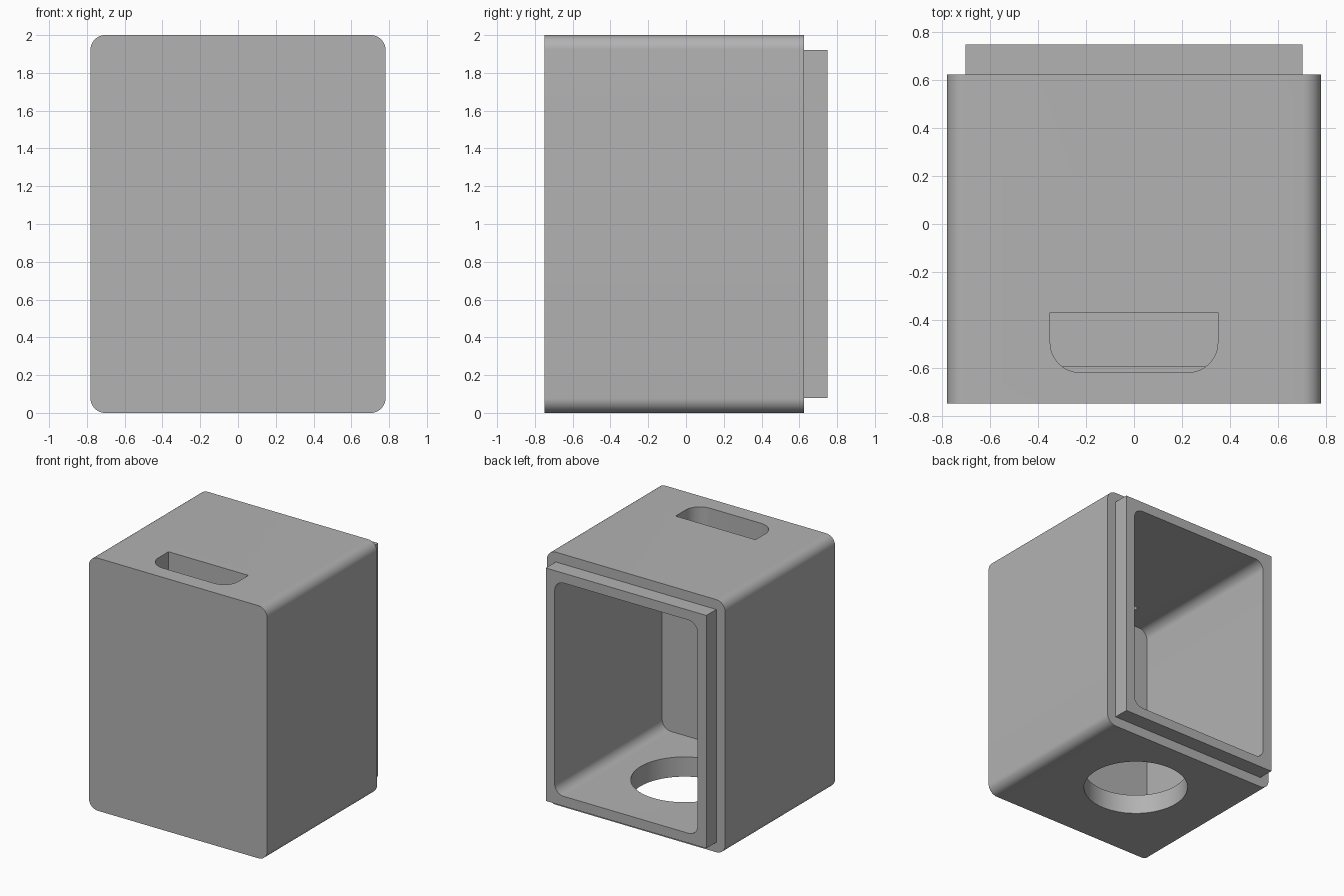
import bpy
import bmesh
from math import cos, sin, pi
from mathutils import Matrix

cube = bpy.data.objects.get("Cube")
if cube:
    bpy.data.objects.remove(cube, do_unlink=True)

HALF_W, HEIGHT = 0.781, 2.0
FRONT, SHOULDER, BACK = -0.75, 0.625, 0.75
STEP = 0.078            # lip inset, and again lip wall thickness
WALL = 2 * STEP
RADIUS = 0.078

grey = bpy.data.materials.new("plain grey")
grey.use_nodes = True
colour = (0.448, 0.448, 0.448, 1)
grey.diffuse_color = colour
grey.node_tree.nodes["Principled BSDF"].inputs["Base Color"].default_value = colour


def outline(x, lo, hi, r_lo, r_hi, steps=12):
    """Counter-clockwise rectangle with its low and high corners rounded."""
    corners = [(x, hi, r_hi), (-x, hi, r_hi), (-x, lo, r_lo), (x, lo, r_lo)]
    points = []
    for quarter, (cx, cy, r) in enumerate(corners):
        sx, sy = (1 if cx > 0 else -1), (1 if cy == hi else -1)
        for i in range(steps + 1 if r else 1):
            a = (quarter + i / steps) * pi / 2
            points.append((cx - sx * r + r * cos(a), cy - sy * r + r * sin(a)))
    return points


def prism(name, points, start, end, axis="Z"):
    """Extrude an outline along y or z."""
    bm = bmesh.new()
    place = (lambda u, v, d: (u, d, v)) if axis == "Y" else (lambda u, v, d: (u, v, d))
    face = bm.faces.new([bm.verts.new(place(u, v, start)) for u, v in points])
    extruded = bmesh.ops.extrude_face_region(bm, geom=[face], use_keep_orig=True)
    shift = place(0, 0, end - start)
    bmesh.ops.translate(bm, vec=shift, verts=[
        v for v in extruded["geom"] if isinstance(v, bmesh.types.BMVert)])
    bmesh.ops.recalc_face_normals(bm, faces=bm.faces)
    mesh = bpy.data.meshes.new(name)
    bm.to_mesh(mesh)
    bm.free()
    mesh.materials.append(grey)
    obj = bpy.data.objects.new(name, mesh)
    bpy.context.collection.objects.link(obj)
    return obj


def combine(target, tool, operation):
    """Apply a boolean and discard the tool."""
    bpy.context.view_layer.objects.active = target
    mod = target.modifiers.new(operation.lower(), "BOOLEAN")
    mod.operation, mod.solver, mod.object = operation, "EXACT", tool
    bpy.ops.object.modifier_apply(modifier=mod.name)
    bpy.data.objects.remove(tool, do_unlink=True)


# Outer shell with rounded long edges, and the square-cornered back lip
housing = prism("housing", outline(HALF_W, 0, HEIGHT, RADIUS, RADIUS),
                FRONT, SHOULDER, "Y")
lip = prism("back_lip", outline(HALF_W - STEP, STEP, HEIGHT - STEP, 0, 0),
            SHOULDER - 0.1, BACK, "Y")
combine(housing, lip, "UNION")

# Cavity open at the back
cavity = prism("cavity_cutter",
               outline(HALF_W - WALL, WALL, HEIGHT - WALL, RADIUS, RADIUS),
               FRONT + WALL, BACK + 0.2, "Y")
combine(housing, cavity, "DIFFERENCE")

# Slot through the top, rounded toward the front
slot = prism("slot_cutter", outline(0.35, -0.62, -0.37, 0.125, 0),
             HEIGHT - WALL - 0.004, HEIGHT + 0.2)
combine(housing, slot, "DIFFERENCE")

# Round hole through the floor
circle = [(0.385 * cos(i * pi / 32), 0.02 + 0.385 * sin(i * pi / 32))
          for i in range(64)]
hole = prism("hole_cutter", circle, -0.2, WALL + 0.2)
combine(housing, hole, "DIFFERENCE")

bpy.ops.object.select_all(action="DESELECT")
housing.select_set(True)
bpy.context.view_layer.objects.active = housing
bpy.ops.object.shade_smooth_by_angle(angle=pi / 6)
